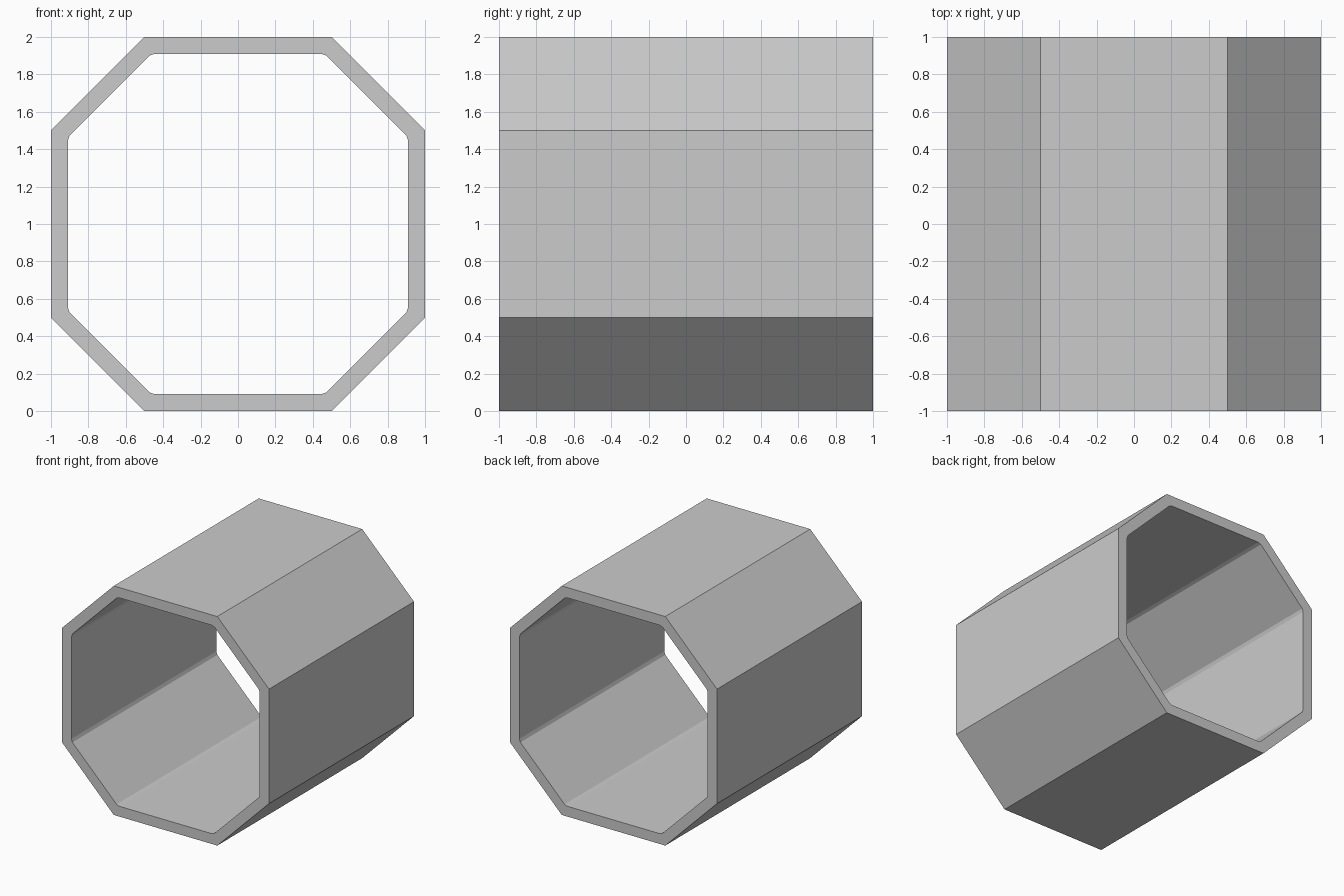
import bpy, bmesh

if "Cube" in bpy.data.objects:
    bpy.data.objects.remove(bpy.data.objects["Cube"])

LENGTH = 2.0


def mirrored(quarter):
    """Mirror a top-right run of points into a closed loop centred on the tube axis."""
    half = quarter + [(x, -z) for x, z in reversed(quarter)]
    return half + [(-x, z) for x, z in reversed(half)]


# Outer octagon, and inner octagon with small chamfered corners
outer = mirrored([(0.5, 1.0), (1.0, 0.5)])
inner = mirrored([(0.445, 0.91), (0.473, 0.9), (0.9, 0.473), (0.91, 0.445)])

bm = bmesh.new()


# Flat ring at the front, extruded back into a tube open at both ends
edges = []
for loop in (outer, inner):
    vs = [bm.verts.new((x, -LENGTH / 2, z + 1.0)) for x, z in loop]
    edges += [bm.edges.new((vs[i - 1], vs[i])) for i in range(len(vs))]
ring = bmesh.ops.triangle_fill(bm, edges=edges, use_beauty=True, use_dissolve=False,
                               normal=(0, -1, 0))
faces = [g for g in ring["geom"] if isinstance(g, bmesh.types.BMFace)]
ext = bmesh.ops.extrude_face_region(bm, geom=faces, use_keep_orig=True)
bmesh.ops.translate(bm, vec=(0, LENGTH, 0),
                    verts=[g for g in ext["geom"] if isinstance(g, bmesh.types.BMVert)])
bmesh.ops.recalc_face_normals(bm, faces=bm.faces)

mesh = bpy.data.meshes.new("octagonal_tube")
bm.to_mesh(mesh)
bm.free()
bpy.context.collection.objects.link(bpy.data.objects.new("octagonal_tube", mesh))
